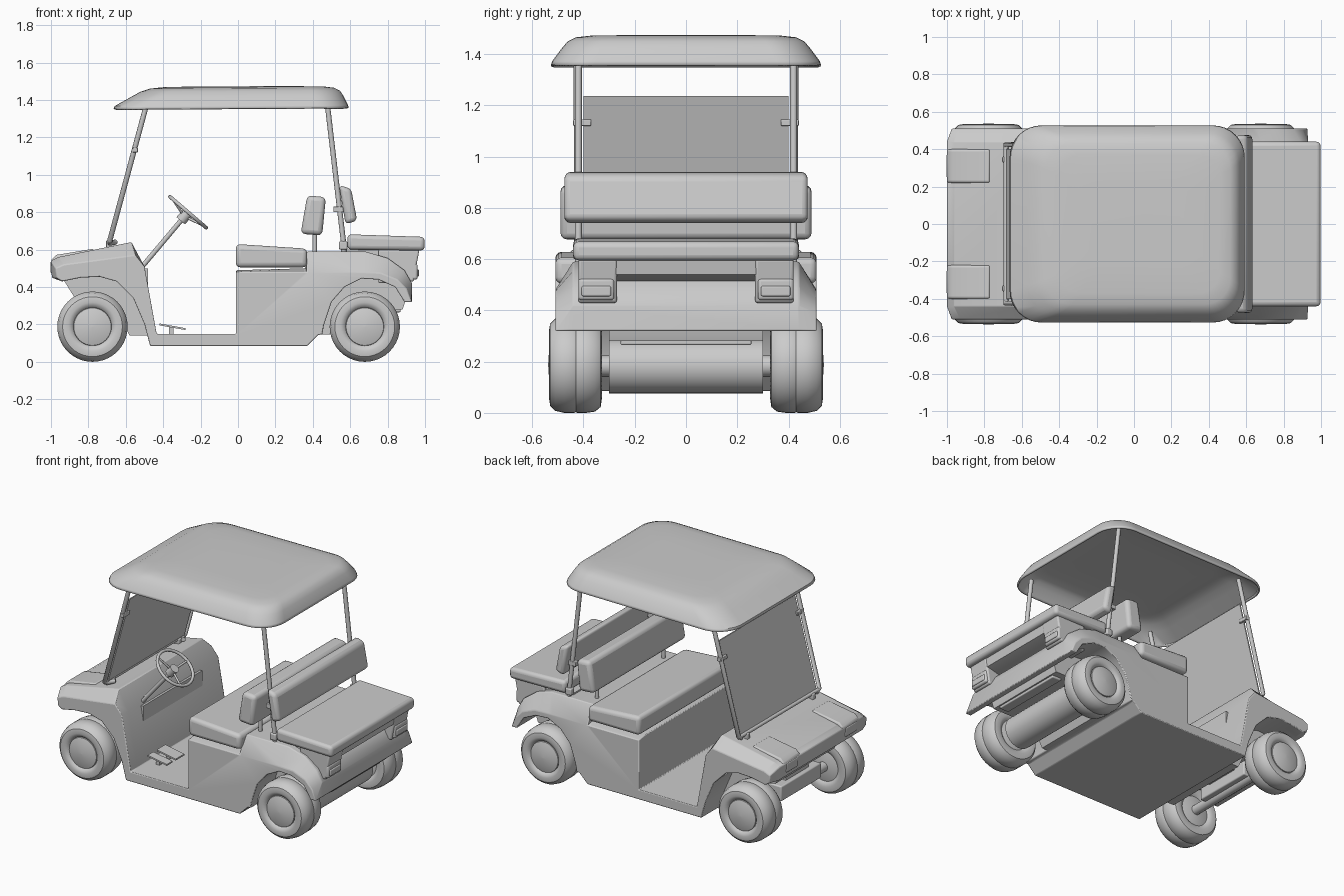
import bpy, math
from mathutils import Vector

if "Cube" in bpy.data.objects:
    bpy.data.objects.remove(bpy.data.objects["Cube"])


def mesh(name, verts, faces, bevel=0, seg=3, smooth=35):
    me = bpy.data.meshes.new(name)
    me.from_pydata(verts, [], faces)
    ob = bpy.data.objects.new(name, me)
    bpy.context.collection.objects.link(ob)
    bpy.ops.object.select_all(action='DESELECT')
    ob.select_set(True)
    bpy.context.view_layer.objects.active = ob
    bpy.ops.object.mode_set(mode='EDIT')
    bpy.ops.mesh.select_all(action='SELECT')
    bpy.ops.mesh.normals_make_consistent(inside=False)
    bpy.ops.object.mode_set(mode='OBJECT')
    bpy.ops.object.shade_smooth_by_angle(angle=math.radians(smooth))
    if bevel:
        b = ob.modifiers.new("bevel", 'BEVEL')
        b.width, b.segments, b.limit_method = bevel, seg, 'ANGLE'
        b.angle_limit = math.radians(35)
    return ob


def loft(name, rings, bevel=0, caps=(True, True), seg=3):
    """Skin equal-length rings of points."""
    n = len(rings[0])
    faces = [(r * n + i, r * n + (i + 1) % n, (r + 1) * n + (i + 1) % n, (r + 1) * n + i)
             for r in range(len(rings) - 1) for i in range(n)]
    if caps[0]:
        faces.append(tuple(range(n)))
    if caps[1]:
        faces.append(tuple(range((len(rings) - 1) * n, len(rings) * n)))
    return mesh(name, [p for r in rings for p in r], faces, bevel, seg)


def side(name, pts, y0, y1, bevel=0, seg=3):
    """Side profile (x, z) extruded between two y values."""
    return loft(name, [[(x, y, z) for x, z in pts] for y in (y0, y1)], bevel, seg=seg)


def box(name, x0, x1, y0, y1, z0, z1, bevel=0):
    return side(name, [(x0, z0), (x1, z0), (x1, z1), (x0, z1)], y0, y1, bevel)


def rod(name, a, b, r, n=16):
    a, b = Vector(a), Vector(b)
    q = (b - a).to_track_quat('Z', 'Y')
    circle = [q @ Vector((r * math.cos(t), r * math.sin(t), 0))
              for t in (2 * math.pi * i / n for i in range(n))]
    return loft(name, [[p + c for c in circle] for p in (a, b)])


def tube(name, pts, r, cyclic=False):
    cu = bpy.data.curves.new(name, 'CURVE')
    cu.dimensions, cu.bevel_depth, cu.bevel_resolution = '3D', r, 3
    cu.use_fill_caps = True
    s = cu.splines.new('POLY')
    s.points.add(len(pts) - 1)
    for p, c in zip(s.points, pts):
        p.co = (*c, 1)
    s.use_cyclic_u = cyclic
    ob = bpy.data.objects.new(name, cu)
    bpy.context.collection.objects.link(ob)
    return ob


# body tub: inner profile (x, z), with optional outer (x, z) where the flanks slope
prof = [(-.995, .45, -.97, .45), (-1, .54, -.975, .50), (-.96, .56, -.93, .52),
        (-.57, .64, -.55, .57), (-.5, .51), (-.435, .15), (-.01, .15), (-.01, .49, -.01, .48),
        (.36, .50, .36, .479), (.37, .59, .37, .48), (.68, .59, .66, .48), (.8, .555, .76, .475),
        (.89, .49, .85, .44), (.93, .42, .90, .39), (.93, .32), (.89, .32), (.84, .40),
        (.75, .44), (.66, .445), (.57, .40), (.5, .32), (.46, .2), (.45, .145), (.43, .145),
        (.37, .085), (-.47, .085), (-.5, .2), (-.56, .34), (-.65, .43), (-.74, .455),
        (-.84, .45), (-.94, .43)]
loft("body", [[(p[-2] if abs(y) > .5 else p[0], y, p[-1] if abs(y) > .5 else p[1])
               for p in prof] for y in (-.51, -.44, .44, .51)], .008, seg=2)

# inner wheel-well cores
side("front_core", [(-.94, .45), (-.875, .345), (-.66, .3), (-.58, .14), (-.48, .14), (-.48, .5)],
     -.31, .31)
side("rear_core", [(.36, .1), (.43, .145), (.49, .145), (.56, .28), (.88, .28), (.9, .34),
                   (.9, .46), (.36, .5)], -.3, .3)

# seats
side("front_seat", [(-.012, .505), (.37, .505), (.37, .605), (-.012, .63)], -.51, .51, .025)
side("front_backrest", [(.335, .685), (.45, .675), (.47, .88), (.37, .89)], -.49, .49, .025)
side("rear_backrest", [(.575, .735), (.637, .755), (.605, .925), (.54, .945)], -.475, .475, .022)
side("rear_seat", [(.585, .60), (.998, .595), (.998, .668), (.585, .682)], -.44, .44, .022)
side("rear_seat_base", [(.55, .55), (.80, .5), (.955, .54), (.965, .6), (.55, .6)], -.40, .40)

for s in (-1, 1):
    def y(v):
        return s * v

    # tail lights
    side("tail_pod", [(.75, .42), (.94, .43), (.955, .52), (.97, .6), (.75, .6)], y(.27), y(.42), .01)
    box("tail_light_frame", .92, .96, y(.28), y(.42), .44, .525, .012)
    box("tail_light", .93, .967, y(.293), y(.407), .455, .495, .006)
    # raised headlight pods
    side("headlight_pod", [(-.99, .46), (-1, .545), (-.97, .572), (-.77, .605), (-.77, .5)],
         y(.22), y(.40), .012)
    box("headlight", -1.003, -.97, y(.25), y(.37), .475, .535, .006)
    # roof posts and clamps
    tube("front_post", [(-.655, y(.36), .64), (-.685, y(.40), .635), (-.685, y(.425), .65),
                        (-.485, y(.425), 1.39)], .014)
    tube("rear_post", [(.565, y(.42), .57), (.565, y(.42), .63), (.475, y(.42), 1.40)], .014)
    box("front_clamp", -.705, -.665, y(.33), y(.36), .61, .65, .006)
    box("rear_clamp", .54, .585, y(.40), y(.44), .60, .645, .008)
    box("windshield_clip", -.565, -.535, y(.37), y(.44), 1.12, 1.145, .004)
    box("backrest_bracket", .51, .58, y(.40), y(.435), .80, .83, .004)
    rod("backrest_strut", (.41, y(.35), .57), (.41, y(.35), .72), .012)
    # wheels: lathed tyre and bulging hub
    wheel = [(0, .331), (.06, .335), (.10, .345), (.108, .338), (.13, .328), (.165, .333),
             (.183, .355), (.188, .39), (.188, .425), (.185, .43), (.188, .435), (.188, .475),
             (.18, .51), (.16, .53), (.13, .535), (.108, .525), (.102, .515), (.10, .522),
             (.06, .534), (0, .538)]
    for x in (-.778, .678):
        loft("wheel", [[(x + max(r, .001) * math.cos(t), y(w), .188 + max(r, .001) * math.sin(t))
                        for t in (math.tau * i / 40 for i in range(40))] for r, w in wheel])

# axles
rod("rear_motor_axle", (.678, -.30, .183), (.678, .30, .183), .107, 32)
rod("rear_axle", (.678, -.35, .183), (.678, .35, .183), .042)
rod("front_axle", (-.778, -.35, .188), (-.778, .35, .188), .032)
box("front_axle_beam", -.85, -.71, -.21, .21, .18, .28, .008)
box("front_subframe", -.82, -.5, -.12, .12, .25, .36)
box("rear_bumper_bar", .80, .87, -.255, .255, .265, .315, .006)

# windshield along the front posts
side("windshield", [(-.683, .65), (-.675, .65), (-.516, 1.237), (-.524, 1.237)], -.4, .4)
rod("windshield_bar", (-.685, -.425, .645), (-.685, .425, .645), .012)


# roof: hollow lofted canopy
def rounded(x0, x1, hw, r, z):
    out = []
    for cx, cy, a in ((x1 - r, hw - r, 0), (x0 + r, hw - r, 90),
                      (x0 + r, r - hw, 180), (x1 - r, r - hw, 270)):
        for i in range(9):
            t = math.radians(a + i * 11.25)
            out.append((cx + r * math.cos(t), cy + r * math.sin(t), z + .006 * cx))
    return out


roof = loft("roof", [rounded(*a) for a in (
    (-.665, .592, .527, .17, 1.355), (-.66, .588, .522, .17, 1.37), (-.57, .563, .485, .16, 1.42),
    (-.52, .545, .462, .15, 1.447), (-.47, .515, .43, .14, 1.463), (-.40, .46, .37, .12, 1.47),
    (-.25, .3, .22, .1, 1.473))], caps=(False, True))
m = roof.modifiers.new("thickness", 'SOLIDIFY')
m.thickness, m.offset = .012, -1

# steering wheel, spokes and column
c, sy = Vector((-.267, -.28, .80)), -.28
u, v = Vector((.76, 0, -.65)), Vector((0, 1, 0))
axis = Vector((-.65, 0, -.76))
tube("steering_wheel", [c + .127 * (u * math.cos(t) + v * math.sin(t))
                        for t in (math.tau * i / 36 for i in range(36))], .01, True)
hub = c + axis * .03
for a in (90, 210, 330):
    t = math.radians(a)
    tube("steering_spoke", [hub, c + .125 * (u * math.cos(t) + v * math.sin(t))], .007)
rod("steering_hub", c + axis * .005, c + axis * .06, .03)
rod("steering_column", (-.52, sy, .50), hub, .013)

# pedals
for py, w in ((-.32, .03), (-.21, .045)):
    side("pedal", [(-.42, .195), (-.28, .17), (-.28, .18), (-.42, .205)], py - w, py + w)
    box("pedal_arm", -.37, -.345, py - .012, py + .012, .145, .19)
